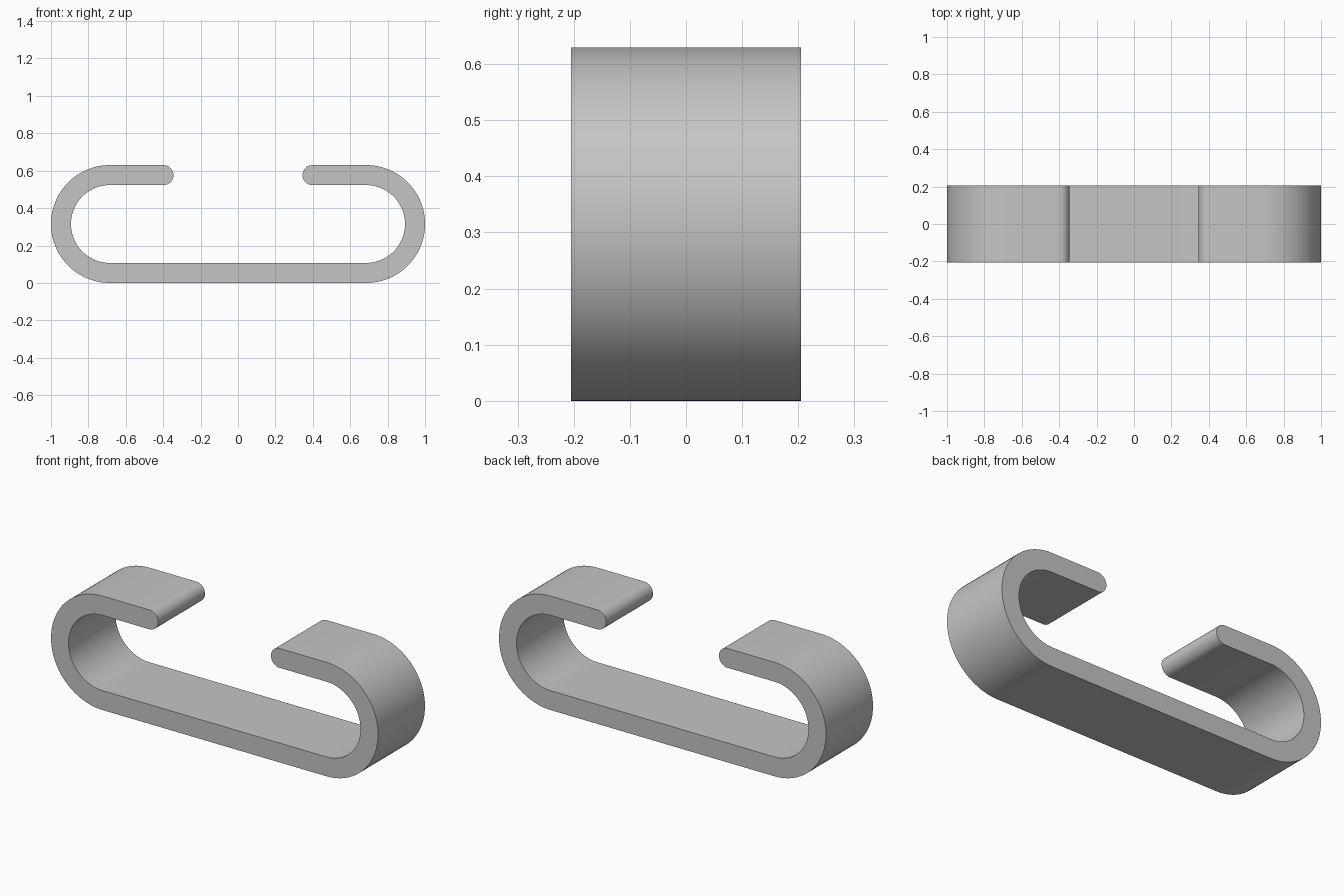
import bpy
import bmesh
from math import cos, sin, pi, radians

cube = bpy.data.objects.get("Cube")
if cube:
    bpy.data.objects.remove(cube, do_unlink=True)

HALF_DEPTH = 0.205
OUTER = 0.315            # outer bend radius
WALL = 0.107             # strip thickness
INNER = OUTER - WALL
BEND_X = 1.0 - OUTER     # bend centre
TIP = WALL / 2           # rounded tip radius
TIP_X = 0.345 + TIP      # tip centre
TIP_Z = 2 * OUTER - TIP


def arc(cx, cz, radius, start, end, steps):
    """Points on an arc in the xz plane, angles in degrees."""
    angles = [radians(start + (end - start) * i / steps) for i in range(steps + 1)]
    return [(cx + radius * cos(a), cz + radius * sin(a)) for a in angles]


# Left half of the outline: outer bend, rounded tip, inner bend
outer = arc(BEND_X, OUTER, OUTER, -90, 90, 48)
tip = arc(TIP_X, TIP_Z, TIP, 90, 270, 20)
inner = arc(BEND_X, OUTER, INNER, 90, -90, 48)
half = outer + tip + inner
outline = half + [(-x, z) for x, z in reversed(half)]

# Extrude the outline through the depth
bm = bmesh.new()
verts = [bm.verts.new((x, -HALF_DEPTH, z)) for x, z in outline]
profile = bm.faces.new(verts)
result = bmesh.ops.extrude_face_region(bm, geom=[profile], use_keep_orig=True)
moved = [g for g in result["geom"] if isinstance(g, bmesh.types.BMVert)]
bmesh.ops.translate(bm, verts=moved, vec=(0, 2 * HALF_DEPTH, 0))
bmesh.ops.recalc_face_normals(bm, faces=bm.faces)
mesh = bpy.data.meshes.new("open_link")
bm.to_mesh(mesh)
bm.free()

link = bpy.data.objects.new("open_link", mesh)
bpy.context.collection.objects.link(link)

# Plain grey metal
grey = bpy.data.materials.new("grey")
grey.use_nodes = True
colour = (0.56, 0.56, 0.56, 1)
grey.diffuse_color = colour
grey.node_tree.nodes["Principled BSDF"].inputs["Base Color"].default_value = colour
mesh.materials.append(grey)

# Smooth bends, sharp rims
bpy.ops.object.select_all(action="DESELECT")
link.select_set(True)
bpy.context.view_layer.objects.active = link
bpy.ops.object.shade_smooth_by_angle(angle=radians(30))
